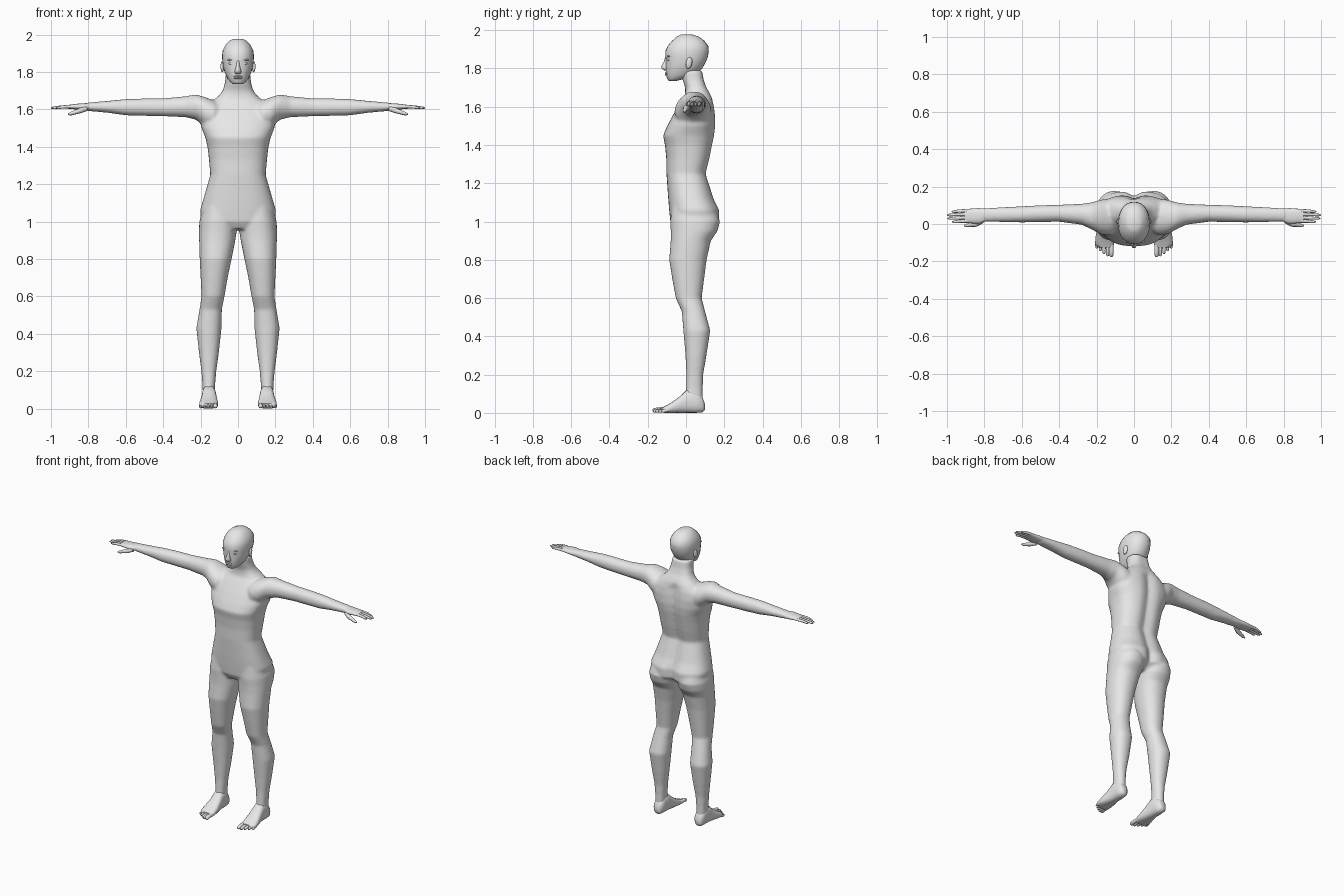
import bpy, bmesh, math
from mathutils import Vector, Matrix

skin = bpy.data.materials.new("plain_grey")
skin.diffuse_color = (0.8, 0.8, 0.8, 1)


def loft(bm, axis, rings, sx=1, power=2.3, sides=28, groove=None):
    """Rings are (t, a_lo, a_hi, b_lo, b_hi): a box along the axis holding a superellipse."""
    loops = []
    for t, a0, a1, b0, b1 in rings:
        loop = []
        for i in range(sides):
            ang = 2 * math.pi * i / sides
            c, s = math.cos(ang), math.sin(ang)
            a = (a0 + a1) / 2 + (a1 - a0) / 2 * math.copysign(abs(c) ** (2 / power), c)
            b = (b0 + b1) / 2 + (b1 - b0) / 2 * math.copysign(abs(s) ** (2 / power), s)
            p = {"x": (t, a, b), "y": (a, t, b), "z": (a, b, t)}[axis]
            p = Vector(p)
            if groove and s > 0:
                p.y -= groove(p.z) * math.exp(-(p.x / 0.035) ** 2)
            p.x *= sx
            loop.append(bm.verts.new(p))
        loops.append(loop)
    faces = [bm.faces.new(loops[0]), bm.faces.new(loops[-1][::-1])]
    for l0, l1 in zip(loops, loops[1:]):
        for i in range(sides):
            j = (i + 1) % sides
            faces.append(bm.faces.new((l0[i], l1[i], l1[j], l0[j])))
    bmesh.ops.recalc_face_normals(bm, faces=faces)


def ball(bm, centre, radii, rot=None):
    m = Matrix.Translation(centre) @ (rot or Matrix()) @ Matrix.Diagonal((*radii, 1))
    bmesh.ops.create_uvsphere(bm, u_segments=12, v_segments=8, radius=1, matrix=m)


def digit(bm, pts, radii):
    """Tapered round finger or toe through a few points."""
    d = (Vector(pts[-1]) - Vector(pts[0])).normalized()
    rot = d.to_track_quat("Z", "Y").to_matrix().to_4x4()
    loops = []
    for p, r in zip(pts, radii):
        m = Matrix.Translation(p) @ rot
        loops.append([bm.verts.new(m @ Vector((r * math.cos(k * math.pi / 4),
                                               r * math.sin(k * math.pi / 4), 0))) for k in range(8)])
    faces = [bm.faces.new(loops[0][::-1]), bm.faces.new(loops[-1])]
    for l0, l1 in zip(loops, loops[1:]):
        for i in range(8):
            j = (i + 1) % 8
            faces.append(bm.faces.new((l0[i], l0[j], l1[j], l1[i])))
    bmesh.ops.recalc_face_normals(bm, faces=faces)


def finish(bm, name, mirror=False):
    me = bpy.data.meshes.new(name)
    bm.to_mesh(me)
    bm.free()
    me.materials.append(skin)
    for p in me.polygons:
        p.use_smooth = True
    me.set_sharp_from_angle(angle=math.radians(60))
    ob = bpy.data.objects.new(name, me)
    bpy.context.collection.objects.link(ob)
    if mirror:
        ob.modifiers.new("mirror", "MIRROR").use_mirror_merge = False
    return ob


# body: trunk with neck, arms and legs fused into one skin
trunk = [(0.96, .10, -.06, .13), (1.0, .195, -.082, .178), (1.06, .203, -.088, .178),
         (1.12, .185, -.093, .148), (1.25, .148, -.102, .108), (1.33, .155, -.103, .128),
         (1.40, .163, -.110, .142), (1.45, .175, -.120, .152), (1.50, .195, -.098, .157),
         (1.56, .205, -.066, .155), (1.61, .18, -.035, .148), (1.65, .13, -.008, .137),
         (1.675, .10, -.004, .125), (1.70, .082, -.004, .110), (1.74, .070, -.018, .096),
         (1.79, .066, -.03, .088)]
leg = [(1.08, .02, .185, -.075, .15), (1.0, .004, .207, -.082, .178), (.95, .006, .209, -.080, .165),
       (.90, .014, .208, -.080, .130), (.80, .034, .205, -.088, .108), (.70, .055, .200, -.072, .095),
       (.60, .072, .195, -.054, .082), (.53, .086, .206, -.022, .100), (.43, .088, .223, -.014, .127),
       (.30, .102, .209, -.003, .107), (.20, .116, .196, .002, .090), (.13, .122, .190, .000, .088),
       (.06, .124, .188, -.005, .088)]
arm = [(.07, -.02, .125, 1.54, 1.625), (.13, -.062, .135, 1.485, 1.648), (.18, -.055, .130, 1.505, 1.667),
       (.225, -.030, .116, 1.545, 1.680), (.28, -.004, .108, 1.558, 1.670), (.40, .012, .103, 1.563, 1.659),
       (.50, .010, .100, 1.565, 1.658), (.60, .008, .095, 1.568, 1.655), (.70, .010, .090, 1.582, 1.645),
       (.79, .012, .085, 1.590, 1.637), (.82, .014, .083, 1.594, 1.634)]


def spine(z):
    return 0.03 if z < 1.08 else 0.02 if z < 1.62 else 0.004


bm = bmesh.new()
loft(bm, "z", [(z, -w, w, f, b) for z, w, f, b in trunk], power=2.5, sides=48, groove=spine)
for side in (1, -1):
    loft(bm, "z", leg, side, 2.2)
    loft(bm, "x", arm, side, 2.1)
body = finish(bm, "body")
rm = body.modifiers.new("fuse", "REMESH")
rm.mode, rm.voxel_size, rm.use_smooth_shade = "VOXEL", 0.008, True
sm = body.modifiers.new("soften", "SMOOTH")
sm.factor, sm.iterations = 0.5, 8

# head
head = [(1.735, .026, -.090, -.05), (1.745, .040, -.098, -.01), (1.765, .056, -.104, .05),
        (1.80, .072, -.106, .085), (1.83, .080, -.106, .102), (1.86, .084, -.107, .114),
        (1.89, .085, -.108, .119), (1.917, .081, -.096, .117), (1.945, .067, -.072, .096),
        (1.966, .046, -.048, .068), (1.976, .028, -.028, .035)]
bm = bmesh.new()
loft(bm, "z", [(z, -w, w, f, b) for z, w, f, b in head], power=2.15)
finish(bm, "head")

# nose and lips
bm = bmesh.new()
loft(bm, "z", [(1.79, -.014, .014, -.114, -.085), (1.798, -.019, .019, -.126, -.08),
               (1.81, -.016, .016, -.130, -.08), (1.835, -.010, .010, -.116, -.08),
               (1.86, -.008, .008, -.109, -.08)], power=2, sides=12)
finish(bm, "nose")
bm = bmesh.new()
for z in (1.776, 1.767):
    ball(bm, (0, -.097, z), (.025, .014, .0055))
finish(bm, "lips")

# eyes with brow ridges
bm = bmesh.new()
ball(bm, (.036, -.087, 1.845), (.014, .012, .007))
ball(bm, (.036, -.090, 1.864), (.022, .010, .005))
finish(bm, "eyes", True)

# ears
bm = bmesh.new()
tilt = Matrix.Rotation(-.2, 4, "X") @ Matrix.Rotation(.2, 4, "Z")
ball(bm, (.084, .016, 1.828), (.009, .017, .031), tilt)
finish(bm, "ears", True)

# hands: palm, four fingers and thumb
bm = bmesh.new()
loft(bm, "x", [(.79, .016, .082, 1.594, 1.634), (.83, .000, .085, 1.596, 1.632),
               (.87, .004, .082, 1.600, 1.629), (.905, .007, .080, 1.603, 1.624)], sides=16)
for k, tip in enumerate((.972, .996, 1.0, .975)):
    y = .016 + .0185 * k
    y2 = .012 + .018 * k
    digit(bm, [(.89, y, 1.615), (.94, (y + y2) / 2, 1.613), (tip - .012, y2, 1.608), (tip, y2, 1.607)],
          [.0095, .0085, .007, .003])
digit(bm, [(.81, .018, 1.605), (.845, -.001, 1.593), (.895, -.008, 1.576), (.908, -.009, 1.573)],
      [.014, .014, .009, .004])
finish(bm, "hands", True)

# feet: sole and instep, then five toes
bm = bmesh.new()
loft(bm, "y", [(.098, .138, .172, .016, .05), (.085, .125, .186, .003, .085), (.05, .118, .191, 0, .125),
               (.005, .117, .192, 0, .122), (-.03, .112, .197, 0, .088), (-.07, .107, .206, 0, .058),
               (-.105, .107, .208, 0, .038), (-.125, .112, .195, .002, .028)], power=2.6, sides=20)
for k, (tip, r) in enumerate(((-.175, .013), (-.172, .010), (-.160, .0095), (-.145, .009), (-.130, .009))):
    x = .121 + .0195 * k
    digit(bm, [(x, -.09, .018), (x, tip + .03, r + .004), (x, tip + .008, r), (x, tip, r)],
          [r, r * .95, r * .9, r * .45])
finish(bm, "feet", True)
